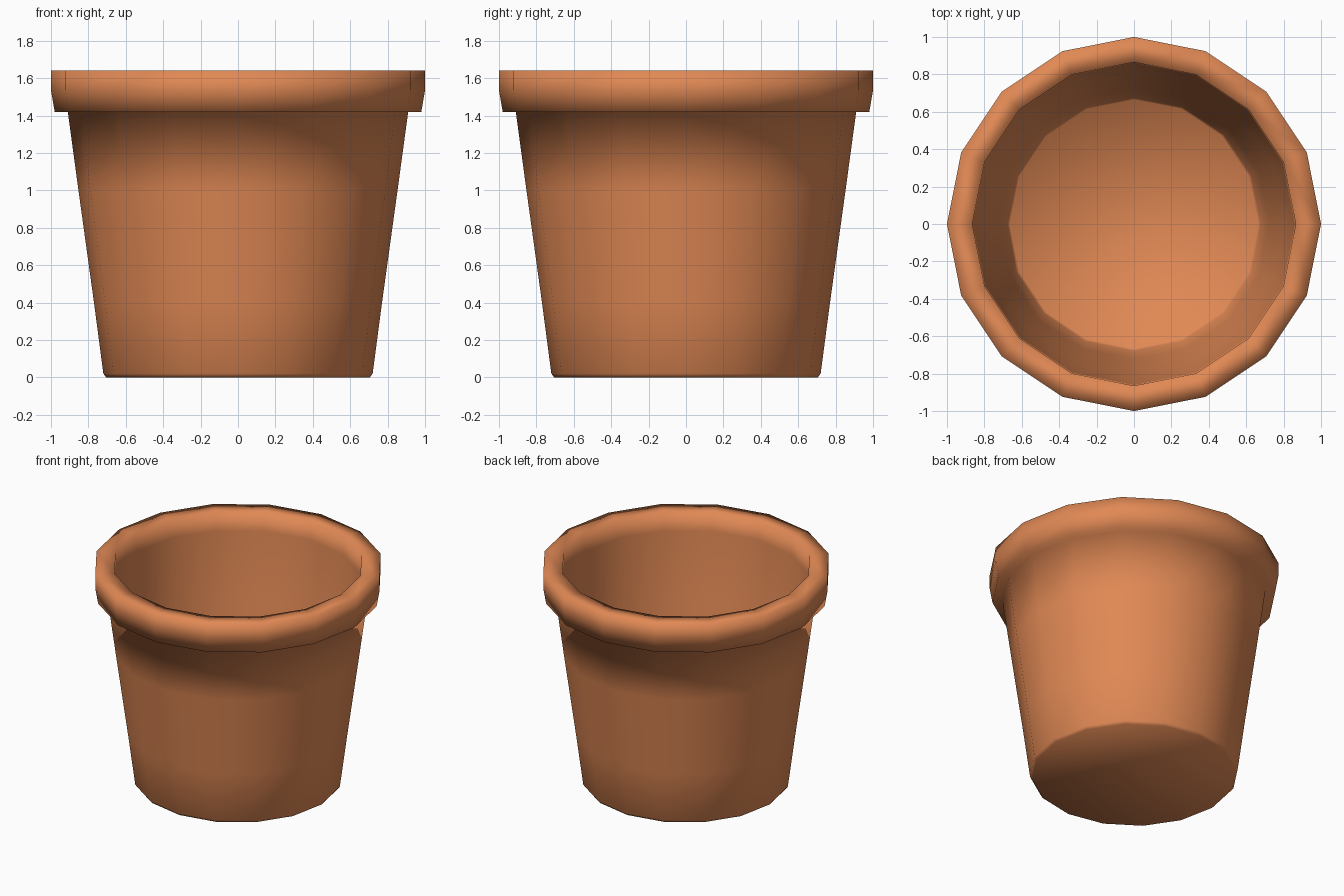
import bpy, bmesh
from math import cos, sin, tau

if "Cube" in bpy.data.objects:
    bpy.data.objects.remove(bpy.data.objects["Cube"])

SIDES = 16

# Pot cross-section (radius, height): outer foot, wall, rim, inner wall, floor
PROFILE = [
    (0.705, 0.0), (0.72, 0.02), (0.77, 0.4), (0.853, 1.0), (0.91, 1.42),
    (0.98, 1.42), (1.0, 1.535), (1.0, 1.64),
    (0.865, 1.64), (0.86, 1.5), (0.805, 1.0), (0.722, 0.4),
    (0.678, 0.08), (0.665, 0.06),
]


def lathe(name, profile, sides):
    """Spin a profile about z and close both ends with caps."""
    bm = bmesh.new()
    rings = [[bm.verts.new((r * cos(tau * i / sides), r * sin(tau * i / sides), z))
              for i in range(sides)] for r, z in profile]
    for a, b in zip(rings, rings[1:]):
        for i in range(sides):
            j = (i + 1) % sides
            bm.faces.new((a[i], a[j], b[j], b[i]))
    bm.faces.new(rings[0][::-1])
    bm.faces.new(rings[-1])
    for f in bm.faces:
        f.smooth = True
    mesh = bpy.data.meshes.new(name)
    bm.to_mesh(mesh)
    bm.free()
    obj = bpy.data.objects.new(name, mesh)
    bpy.context.collection.objects.link(obj)
    return obj


# Terracotta flower pot
terracotta = bpy.data.materials.new("terracotta")
terracotta.diffuse_color = (0.75, 0.25, 0.09, 1)
terracotta.use_nodes = True
terracotta.node_tree.nodes["Principled BSDF"].inputs["Base Color"].default_value = terracotta.diffuse_color
pot = lathe("flower_pot", PROFILE, SIDES)
pot.data.materials.append(terracotta)
